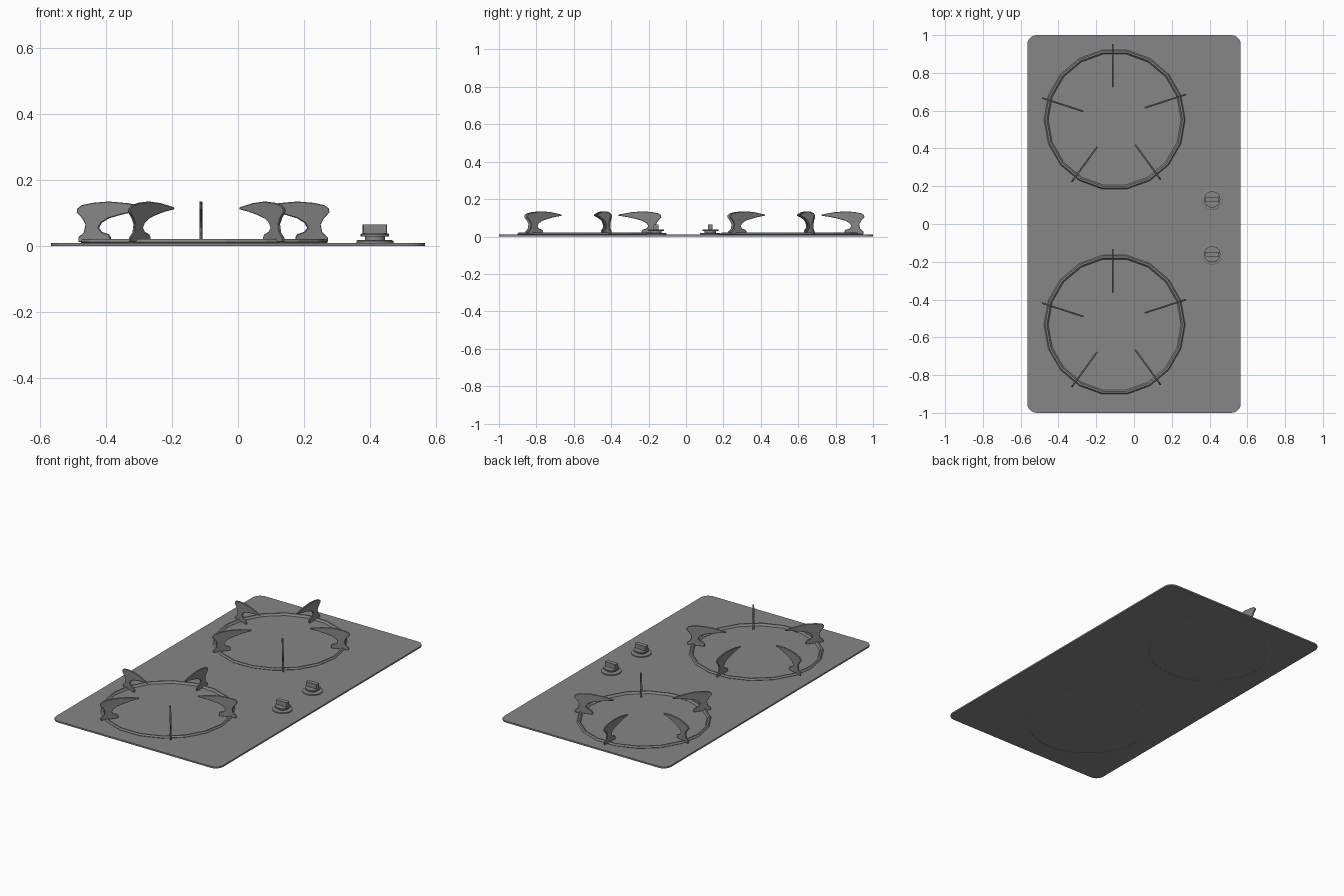
import bpy, bmesh, math
from mathutils import Matrix, Vector

cube = bpy.data.objects.get("Cube")
if cube:
    bpy.data.objects.remove(cube, do_unlink=True)

grey = bpy.data.materials.new("hob grey")
grey.use_nodes = True
colour = (0.24, 0.24, 0.24, 1)
grey.diffuse_color = colour
grey.node_tree.nodes["Principled BSDF"].inputs["Base Color"].default_value = colour


def finish(name, bm, location=(0, 0, 0)):
    bmesh.ops.recalc_face_normals(bm, faces=bm.faces)
    mesh = bpy.data.meshes.new(name)
    bm.to_mesh(mesh)
    bm.free()
    mesh.materials.append(grey)
    obj = bpy.data.objects.new(name, mesh)
    obj.location = location
    bpy.context.collection.objects.link(obj)
    return obj


def prism(name, outline, direction, location=(0, 0, 0)):
    """Extrude a flat outline along a direction."""
    bm = bmesh.new()
    face = bm.faces.new([bm.verts.new(p) for p in outline])
    top = bmesh.ops.extrude_face_region(bm, geom=[face])["geom"]
    verts = [g for g in top if isinstance(g, bmesh.types.BMVert)]
    bmesh.ops.translate(bm, verts=verts, vec=Vector(direction))
    return finish(name, bm, location)


def lathe(name, section, sides, location, closed=False):
    """Turn a section of (radius, height) points around z."""
    bm = bmesh.new()
    loops = []
    for i in range(sides):
        a = math.tau * i / sides
        loops.append([bm.verts.new((r * math.cos(a), r * math.sin(a), z)) for r, z in section])
    count = len(section)
    for i in range(sides):
        a, b = loops[i], loops[(i + 1) % sides]
        for j in range(count if closed else count - 1):
            k = (j + 1) % count
            bm.faces.new((a[j], b[j], b[k], a[k]))
    if not closed:
        bm.faces.new([l[0] for l in loops])
        bm.faces.new([l[-1] for l in loops])
    return finish(name, bm, location)


# Flat plate with rounded corners
half_x, half_y, radius = 0.565, 1.0, 0.05
outline = []
for quarter, (sx, sy) in enumerate([(1, 1), (-1, 1), (-1, -1), (1, -1)]):
    for step in range(6):
        a = math.radians(90 * quarter + 18 * step)
        outline.append((sx * (half_x - radius) + radius * math.cos(a),
                        sy * (half_y - radius) + radius * math.sin(a), 0.001))
prism("top_plate", outline, (0, 0, 0.009))

# Burner rings, each with five upright pan supports
ring_section = [(0.374, 0.013), (0.368, 0.022), (0.359, 0.022),
                (0.352, 0.013), (0.350, 0.0), (0.365, 0.003)]
fin_outline = [(0.396, 0.012), (0.396, 0.026), (0.378, 0.042), (0.373, 0.066),
               (0.384, 0.085), (0.401, 0.102), (0.399, 0.114), (0.385, 0.124),
               (0.350, 0.131), (0.300, 0.135), (0.240, 0.130), (0.170, 0.117),
               (0.173, 0.111), (0.220, 0.104), (0.265, 0.094), (0.300, 0.084),
               (0.322, 0.071), (0.332, 0.056), (0.322, 0.043), (0.300, 0.036),
               (0.294, 0.028), (0.294, 0.012)]
thickness, offset = 0.009, 0.010
for label, y in (("front", -0.533), ("rear", 0.553)):
    centre = (-0.1025, y, 0)
    lathe(label + "_burner_ring", ring_section, 18, centre, closed=True)
    for i in range(5):
        fin = prism(f"{label}_pan_support_{i + 1}",
                    [(r, offset - thickness / 2, z) for r, z in fin_outline],
                    (0, thickness, 0), centre)
        fin.rotation_euler.z = math.radians(90 + 72 * i)
        bevel = fin.modifiers.new("softened rim", "BEVEL")
        bevel.width = 0.002
        bevel.segments = 1
        bevel.limit_method = "ANGLE"
        bevel.angle_limit = math.radians(60)

# Control knobs: base disc, stem with flange, and a grip bar with curved ends
grip_r, grip_half = 0.037, 0.013
swing = math.asin(grip_half / grip_r)
grip = []
for start in (0, math.pi):
    for step in range(-2, 3):
        a = start + swing * step / 2
        grip.append((grip_r * math.cos(a), grip_r * math.sin(a), 0.035))
for label, y in (("front", -0.160), ("rear", 0.130)):
    spot = (0.414, y, 0)
    lathe(label + "_knob_base", [(0.056, 0.008), (0.056, 0.016), (0.052, 0.018)], 24, spot)
    lathe(label + "_knob_flange", [(0.030, 0.017), (0.030, 0.029), (0.043, 0.029),
                                   (0.043, 0.036), (0.040, 0.038)], 24, spot)
    prism(label + "_knob_grip", grip, (0, 0, 0.030), spot)
